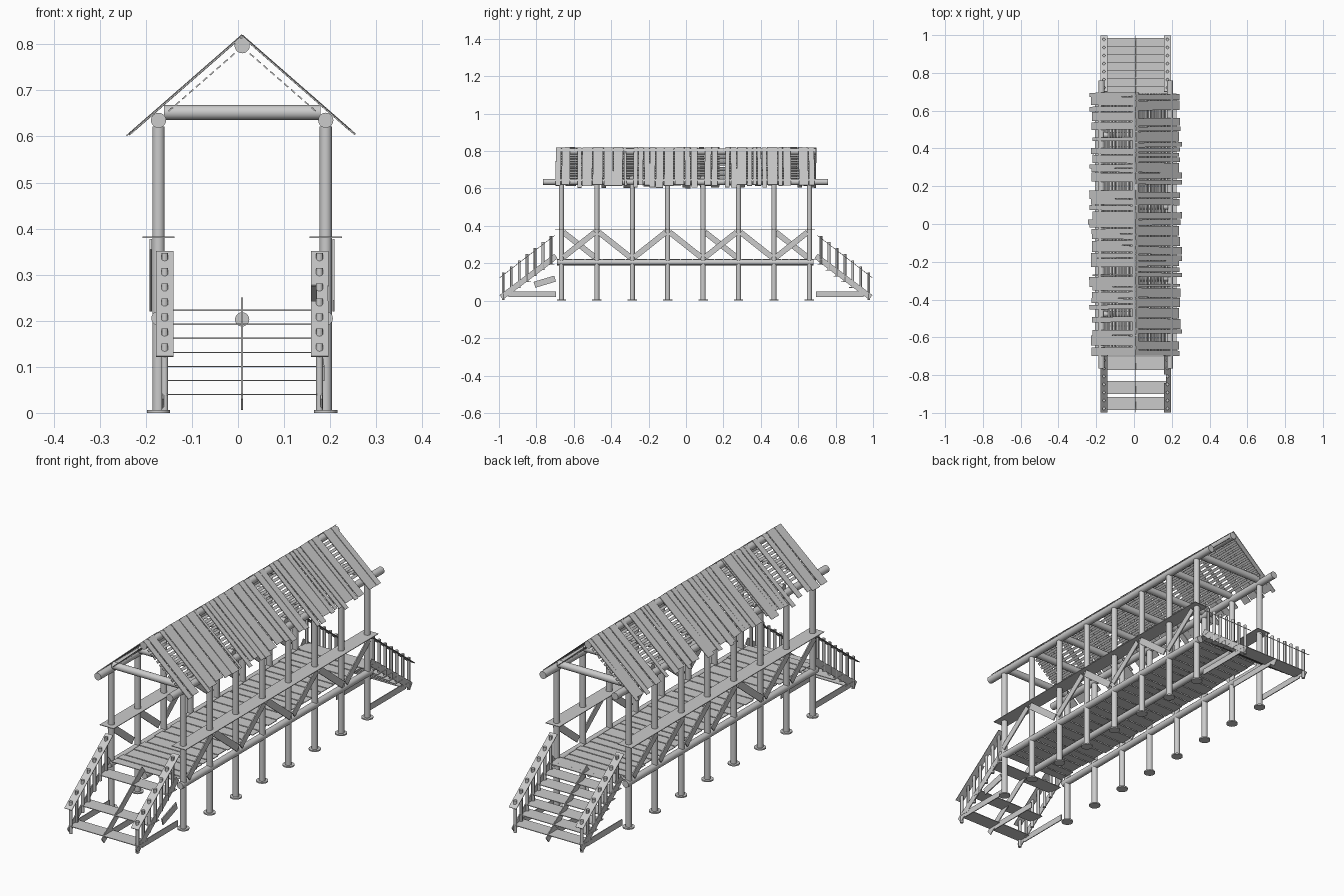
import bpy, random
from mathutils import Vector, Matrix

if "Cube" in bpy.data.objects:
    bpy.data.objects.remove(bpy.data.objects["Cube"])

random.seed(4)
C, H = 0.009, 0.1815          # centre line and half post spacing in x
POSTS = [-0.666 + 0.1894 * i for i in range(8)]


def board(name, p, q, side, w, t):
    """Flat board from p to q; w is measured along side, t across it."""
    p, q = Vector(p), Vector(q)
    d = (q - p).normalized()
    s = Vector(side)
    s = (s - d * s.dot(d)).normalized()
    n = d.cross(s)
    bpy.ops.mesh.primitive_cube_add(size=1)
    o = bpy.context.object
    o.name = name
    rot = Matrix((d, s, n)).transposed().to_4x4()
    scale = Matrix.Diagonal(((q - p).length, w, t, 1))
    o.data.transform(Matrix.Translation((p + q) / 2) @ rot @ scale)
    return o


def log(name, p, q, r, sides=20):
    """Round timber from p to q."""
    p, q = Vector(p), Vector(q)
    bpy.ops.mesh.primitive_cylinder_add(vertices=sides, radius=r, depth=(q - p).length)
    o = bpy.context.object
    o.name = name
    rot = (q - p).to_track_quat('Z', 'Y').to_matrix().to_4x4()
    bpy.ops.object.shade_smooth_by_angle()
    o.data.transform(Matrix.Translation((p + q) / 2) @ rot)
    return o


# Posts with foot discs, and roof tie beams
for y in POSTS:
    for s in (-1, 1):
        x = C + s * H
        log("post", (x, y, 0), (x, y, 0.622), 0.0135)
        log("post_foot", (x, y, 0), (x, y, 0.006), 0.025)
    log("tie_beam", (C - 0.17, y, 0.652), (C + 0.17, y, 0.652), 0.016)

# Long beams: eaves, ridge and deck bearers
for s in (-1, 1):
    x = C + s * H
    log("eaves_beam", (x, -0.765, 0.635), (x, 0.76, 0.635), 0.0165)
    log("deck_bearer", (x, -0.69, 0.205), (x, 0.683, 0.205), 0.0155)
log("ridge_beam", (C, -0.695, 0.797), (C, 0.695, 0.797), 0.0165)
log("centre_bearer", (C, -0.69, 0.203), (C, 0.683, 0.203), 0.0155)

# Deck planks
y = -0.69
while y < 0.68:
    w = random.uniform(0.034, 0.062)
    a, b = random.uniform(-0.006, 0.006), random.uniform(-0.006, 0.006)
    board("deck_plank", (C - 0.16 + a, y + w / 2, 0.2225),
          (C + 0.16 + b, y + w / 2, 0.2225), (0, 1, 0), w, 0.003)
    y += w + 0.005

# Handrails and diagonal braces (1 rises toward +y, -1 falls)
patterns = {1: (1, -1, 1, -1, 1, -1, 1), -1: (-1, -1, 1, -1, -1, -1, -1)}
for s in (-1, 1):
    x = C + s * H
    board("handrail", (x, -0.7, 0.381), (x, 0.69, 0.381), (1, 0, 0), 0.07, 0.003)
    xb = C + s * (H + 0.017)
    for i, d in enumerate(patterns[s]):
        z0, z1 = (0.232, 0.366) if d > 0 else (0.366, 0.232)
        board("brace", (xb, POSTS[i] + 0.01, z0), (xb, POSTS[i + 1] - 0.01, z1),
              (0, 0, 1), 0.03, 0.005)

# Stairs: e is the end of the bridge; the front flight has lost treads
for e in (-1, 1):
    for i in range(7):
        if e == -1 and i in (1, 3, 4, 6):
            continue
        yc, z = e * (0.95 - 0.0425 * i), 0.04 + 0.0304 * i
        board("stair_tread", (C - 0.175, yc, z), (C + 0.175, yc, z), (0, 1, 0), 0.07, 0.003)
    for k in (-1, 0, 1):
        x = C + k * 0.172
        board("stair_stringer", (x, e * 0.988, 0.018), (x, e * 0.695, 0.238), (0, 0, 1), 0.03, 0.004)
        board("stair_sill", (x, e * 0.95, 0.034), (x, e * 0.695, 0.034), (0, 0, 1), 0.028, 0.004)
    for k in (-1, 1):
        x = C + k * 0.168
        slope = lambda d: 0.122 + (0.997 - d) * 0.77
        # rail pieces: outer distance, inner distance, x shift, width
        pieces = [(0.997, 0.7, 0, 0.038)]
        if (e, k) == (-1, 1):
            pieces = [(0.997, 0.842, 0, 0.038), (0.842, 0.797, 0.006, 0.025), (0.797, 0.7, 0, 0.038)]
        for a, b, dx, w in pieces:
            board("stair_rail", (x + dx, e * a, slope(a)), (x + dx, e * b, slope(b)), (1, 0, 0), w, 0.003)
        for i in range(7):
            d = 0.977 - 0.0425 * i
            log("baluster", (x, e * d, 0.005 + (0.977 - d) * 0.75),
                (x, e * d, slope(d) + 0.013), 0.0075, 12)

# Fallen board beside the front stairs
board("fallen_board", (0.185, -0.81, 0.085), (0.18, -0.7, 0.118), (0, 0, 1), 0.033, 0.005)

# Roof battens and planks; missing planks leave gaps
gaps = {1: (-0.6, -0.3, 0.08, 0.19, 0.58), -1: (-0.54, -0.47, -0.25, 0.2, 0.42, 0.48)}
for s in (-1, 1):
    down = Vector((s, 0, -0.873)).normalized()
    for i in range(10):
        p = Vector((C + s * 0.012, 0, 0.784)) + down * (0.012 + i * 0.0198)
        board("roof_batten", p + Vector((0, -0.69, 0)), p + Vector((0, 0.69, 0)), down, 0.012, 0.003)
    y = -0.695
    while y < 0.68:
        hit = [g for g in gaps[s] if g - 0.02 <= y <= g + 0.02]
        if hit:
            y = hit[0] + 0.021
            continue
        w = random.uniform(0.018, 0.055)
        for g in gaps[s]:                      # stop short of the next gap
            if y < g - 0.02 < y + w:
                w = g - 0.02 - y
        w = max(w, 0.008)
        length = random.choice((0.303, 0.306, 0.309, 0.312, 0.325))
        tilt = random.uniform(-0.004, 0.004)
        lift = Vector((0, 0, random.uniform(-0.002, 0.001)))
        top = Vector((C, y + w / 2, 0.819)) + lift
        end = top + down * length + Vector((0, tilt, 0))
        board("roof_plank", top, end, (0, 1, 0), w, 0.003)
        y += w + 0.004

# One overlong plank on the left roof
d = Vector((-1, 0, -0.873)).normalized()
t = Vector((C, 0.01, 0.8205))
board("long_roof_plank", t, t + d * 0.333, (0, 1, 0), 0.026, 0.003)
